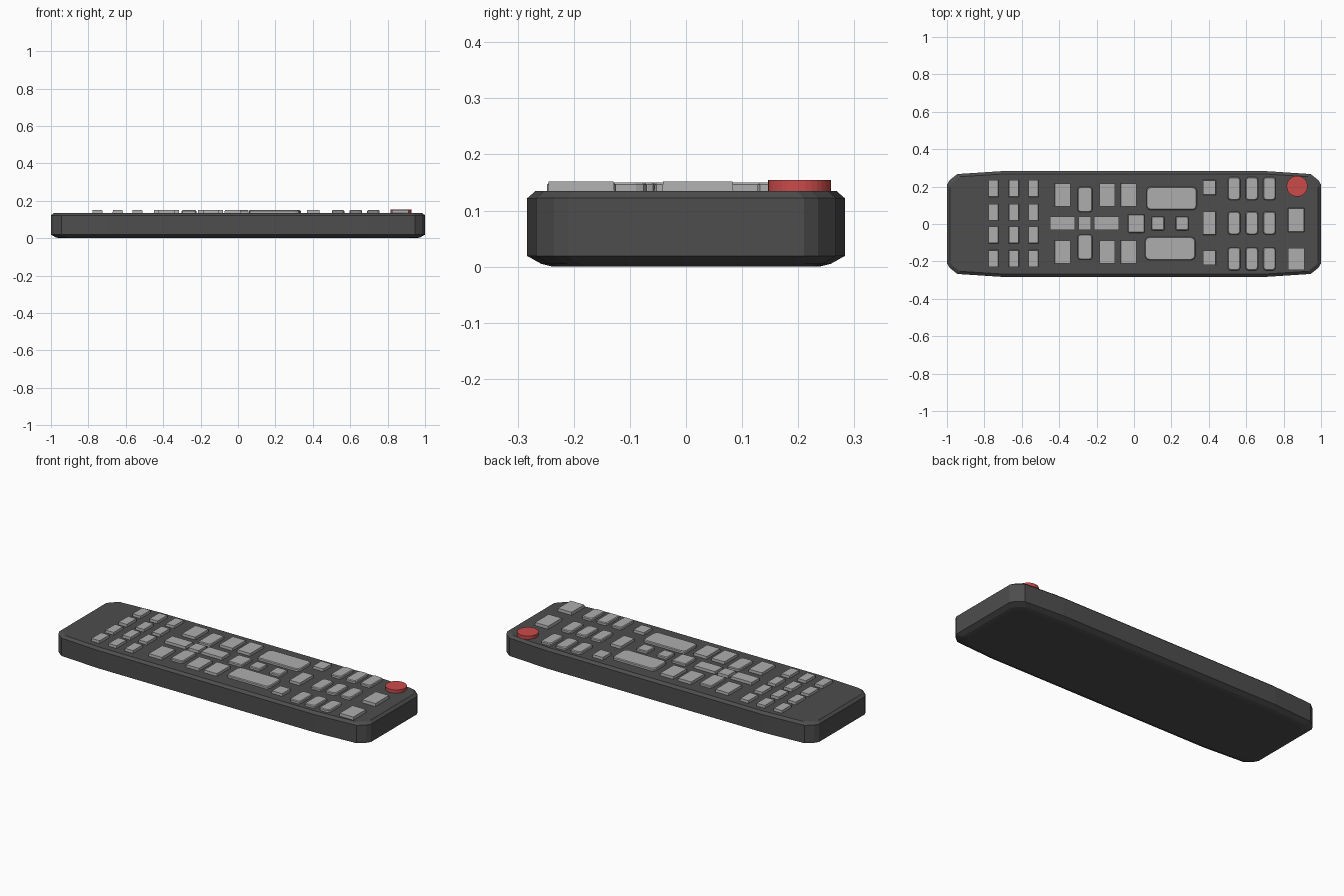
import bpy, bmesh
from math import cos, sin, pi

if "Cube" in bpy.data.objects:
    bpy.data.objects.remove(bpy.data.objects["Cube"])


def material(name, color):
    m = bpy.data.materials.new(name)
    m.diffuse_color = (*color, 1)
    m.use_nodes = True
    m.node_tree.nodes["Principled BSDF"].inputs["Base Color"].default_value = m.diffuse_color
    return m


def loft(name, loops, mat=None):
    """Skin a stack of equal-length point loops and cap both ends."""
    bm = bmesh.new()
    rings = [[bm.verts.new(p) for p in loop] for loop in loops]
    n = len(rings[0])
    for a, b in zip(rings, rings[1:]):
        for i in range(n):
            j = (i + 1) % n
            bm.faces.new((a[i], a[j], b[j], b[i]))
    bm.faces.new(rings[0][::-1])
    bm.faces.new(rings[-1])
    bmesh.ops.recalc_face_normals(bm, faces=bm.faces)
    me = bpy.data.meshes.new(name)
    bm.to_mesh(me)
    bm.free()
    ob = bpy.data.objects.new(name, me)
    bpy.context.collection.objects.link(ob)
    if mat:
        me.materials.append(mat)
    return ob


dark = material("dark_plastic", (0.075, 0.075, 0.075))
grey = material("button_grey", (0.42, 0.42, 0.42))
red = material("power_red", (0.6, 0.07, 0.07))

# Case: chamfered outline lofted through a bevelled side profile
quarter = [(1.0, 0.21), (0.985, 0.235), (0.945, 0.267), (0.7, 0.283)]
outline = (quarter + [(-x, y) for x, y in quarter[::-1]]
           + [(-x, -y) for x, y in quarter] + [(x, -y) for x, y in quarter[::-1]])
side = [(0.0, 0.045), (0.005, 0.025), (0.019, 0.0), (0.122, 0.0), (0.135, 0.015)]


def inset(d, z):
    return [(x * (1 - d), y * (1 - d / 0.283), z) for x, y in outline]


loft("remote_case", [inset(d, z) for z, d in side], dark)

TOP = 0.150


def button(name, x, y, w, h, r=0.0, top=TOP):
    """Slightly tapered key; r rounds the corners in plan."""
    def ring(z, shrink):
        pts = []
        a, b = w / 2 - shrink, h / 2 - shrink
        steps = 3 if r else 1
        for q, (sx, sy) in enumerate([(1, 1), (-1, 1), (-1, -1), (1, -1)]):
            for k in range(steps):
                t = (q + k / max(steps - 1, 1)) * pi / 2
                pts.append((x + sx * (a - r) + r * cos(t) * bool(r),
                            y + sy * (b - r) + r * sin(t) * bool(r), z))
        return pts
    if r:
        loops = [ring(0.125, 0), ring(top - 0.004, 0), ring(top, 0.004)]
    else:
        loops = [ring(0.125, 0), ring(top, 0.002)]
    loft(name, loops, grey)


# Small function keys, 3 x 4
for x in (-0.752, -0.643, -0.538):
    for y in (0.19, 0.063, -0.058, -0.185):
        button("function_key", x, y, 0.056, 0.092)

# Large keys either side of the navigation pad
for x in (-0.382, -0.143, -0.029):
    for y in (0.155, -0.15):
        button("side_key", x, y, 0.087, 0.126)

# Navigation pad
for y in (0.131, -0.123):
    button("nav_vertical", -0.262, y, 0.078, 0.135, 0.012)
for x in (-0.382, -0.147):
    button("nav_horizontal", x, 0.004, 0.137, 0.075)
button("nav_center", -0.263, 0.004, 0.07, 0.075)

# Rockers and the keys between them
for x, y in ((0.201, 0.137), (0.193, -0.131)):
    button("rocker", x, y, 0.27, 0.123, 0.02)
button("middle_key", 0.012, 0.002, 0.09, 0.1, 0.006)
for x in (0.128, 0.257):
    button("small_middle_key", x, 0.003, 0.07, 0.075, 0.008)

# Column beside the number pad
for y, h in ((0.195, 0.08), (0.005, 0.127), (-0.18, 0.08)):
    button("column_key", 0.403, y, 0.07, h)

# Number pad, 3 x 3
for x in (0.535, 0.63, 0.724):
    for y in (0.189, 0.005, -0.186):
        button("number_key", x, y, 0.067, 0.123, 0.014)

# End keys
button("end_key", 0.867, 0.021, 0.088, 0.128, top=0.152)
button("end_key", 0.867, -0.187, 0.091, 0.12, top=0.152)

# Round power button
ring = [(cos(2 * pi * i / 32), sin(2 * pi * i / 32)) for i in range(32)]
loft("power_button", [[(0.872 + 0.056 * c, 0.202 + 0.056 * s, z) for c, s in ring]
                      for z in (0.125, 0.154)], red)
